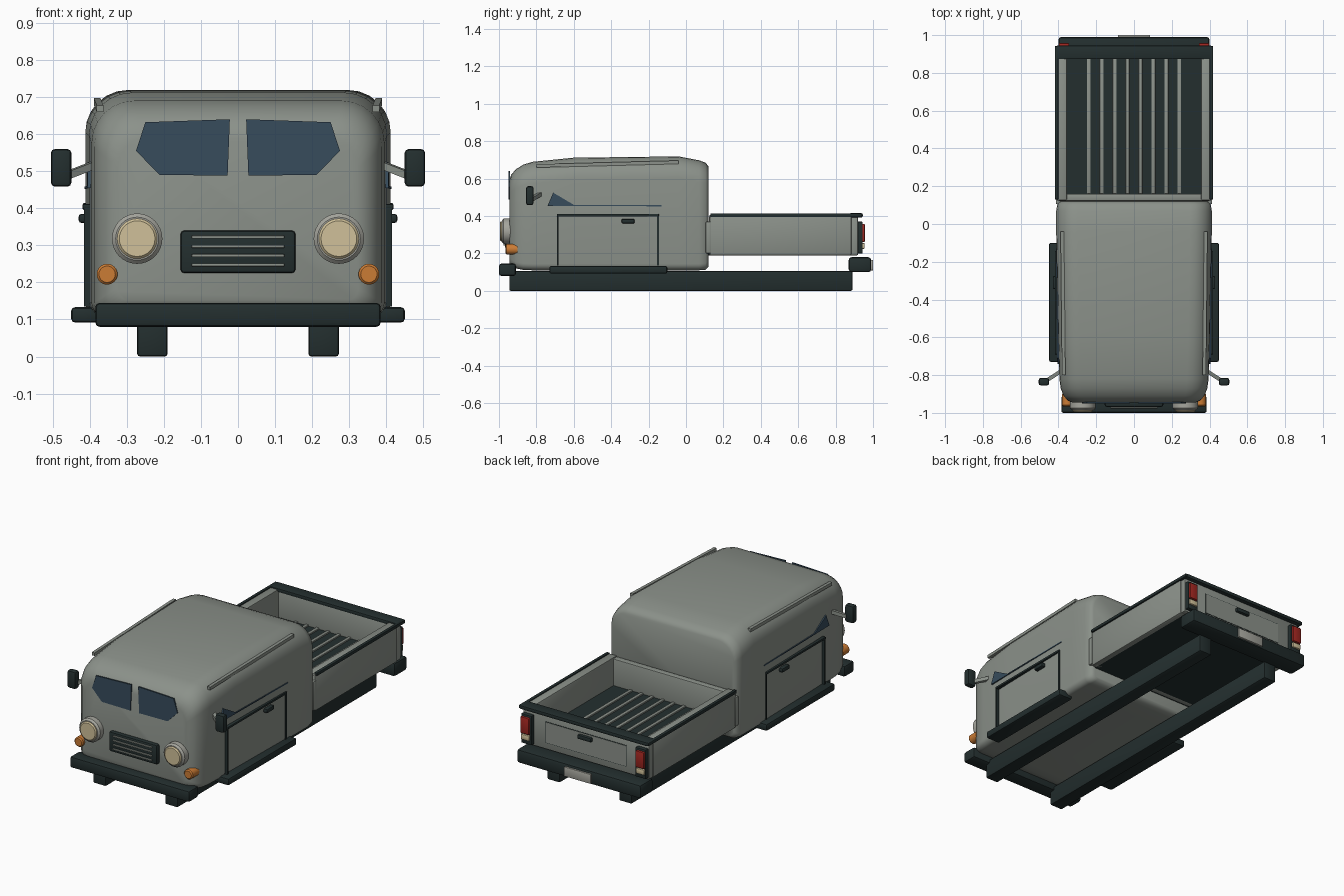
import bpy, bmesh, math
from mathutils import Vector

old = bpy.data.objects.get("Cube")
if old:
    bpy.data.objects.remove(old, do_unlink=True)


def material(name, r, g, b):
    m = bpy.data.materials.new(name)
    m.use_nodes = True
    m.diffuse_color = (r, g, b, 1)
    m.node_tree.nodes["Principled BSDF"].inputs["Base Color"].default_value = (r, g, b, 1)
    return m


PAINT = material("grey_paint", .26, .285, .255)
DARK = material("dark_trim", .017, .028, .028)
GLASS = material("blue_glass", .038, .072, .108)
CREAM = material("cream_lens", .63, .53, .32)
RING = material("pale_metal", .38, .38, .34)
ORANGE = material("orange_lens", .6, .2, .035)
RED = material("red_lens", .36, .02, .015)


def finish(name, bm, mat, angle=38):
    bmesh.ops.recalc_face_normals(bm, faces=bm.faces[:])
    me = bpy.data.meshes.new(name)
    bm.to_mesh(me)
    bm.free()
    me.materials.append(mat)
    me.shade_smooth()
    me.set_sharp_from_angle(angle=math.radians(angle))
    ob = bpy.data.objects.new(name, me)
    bpy.context.collection.objects.link(ob)
    return ob


def box(name, mat, x, y, z, bevel=.006):
    """Bevelled block given by its (min, max) range on each axis."""
    bm = bmesh.new()
    bmesh.ops.create_cube(bm, size=1)
    for v in bm.verts:
        v.co = [r[0] if c < 0 else r[1] for c, r in zip(v.co, (x, y, z))]
    if bevel:
        bmesh.ops.bevel(bm, geom=bm.edges[:], offset=bevel, segments=2,
                        profile=.5, affect='EDGES')
    return finish(name, bm, mat)


def disc(name, mat, x, z, radius, y0, y1, bevel=.006):
    """Round lamp part facing the front, from y0 (front) to y1 (back)."""
    bm = bmesh.new()
    rings = []
    for r, y in ((radius - bevel, y0), (radius, y0 + bevel), (radius, y1)):
        rings.append([bm.verts.new((x + r * math.cos(a), y, z + r * math.sin(a)))
                      for a in (i * math.tau / 32 for i in range(32))])
    loft(bm, rings)
    return finish(name, bm, mat)


def loft(bm, rings):
    for a, b in zip(rings, rings[1:]):
        for i in range(len(a)):
            j = (i + 1) % len(a)
            bm.faces.new((a[i], a[j], b[j], b[i]))
    bm.faces.new(rings[0])
    bm.faces.new(rings[-1][::-1])


def plate(name, mat, points, thickness):
    """Flat polygon pushed out along a thickness vector."""
    bm = bmesh.new()
    a = [bm.verts.new(p) for p in points]
    b = [bm.verts.new(Vector(p) + Vector(thickness)) for p in points]
    loft(bm, [a, b])
    return finish(name, bm, mat)


def bar(name, mat, start, end, width):
    """Square rod between two points."""
    a, b = Vector(start), Vector(end)
    d = b - a
    bm = bmesh.new()
    bmesh.ops.create_cube(bm, size=1)
    rot = d.to_track_quat('Y', 'Z')
    for v in bm.verts:
        v.co = (a + b) / 2 + rot @ Vector((v.co.x * width, v.co.y * d.length, v.co.z * width))
    return finish(name, bm, mat)


def section(bm, y, half, bottom, top, r_top, r_low=.035):
    """Rounded cab cross-section at a station along y."""
    corners = ((half - r_top, top - r_top, r_top, 0), (-half + r_top, top - r_top, r_top, 90),
               (-half + r_low, bottom + r_low, r_low, 180), (half - r_low, bottom + r_low, r_low, 270))
    ring = []
    for cx, cz, r, start in corners:
        for i in range(7):
            a = math.radians(start + 15 * i)
            ring.append(bm.verts.new((cx + r * math.cos(a), y, cz + r * math.sin(a))))
    return ring


# Cab shell: stations of (y, half width, bottom, top, top corner radius)
stations = ((-.945, .325, .15, .59, .08), (-.935, .35, .135, .62, .09),
            (-.91, .373, .12, .65, .1), (-.87, .388, .112, .675, .11),
            (-.82, .395, .11, .69, .115), (-.6, .402, .11, .712, .115),
            (-.04, .412, .11, .719, .115), (.07, .412, .11, .698, .115),
            (.105, .406, .113, .685, .11), (.12, .39, .128, .665, .1))
bm = bmesh.new()
loft(bm, [section(bm, *s) for s in stations])
finish("cab_shell", bm, PAINT, 45)

# Bumpers, grille and number plate
box("front_bumper", DARK, (-.385, .385), (-1, -.91), (.08, .145), .012)
box("rear_bumper", DARK, (-.4, .4), (.87, .99), (.1, .18), .015)
box("number_plate", RING, (-.085, .085), (.985, 1), (.11, .165), .002)
box("grille_frame", DARK, (-.155, .155), (-.968, -.93), (.225, .34), .01)
for i in range(4):
    z = .247 + .025 * i
    box(f"grille_slat_{i + 1}", PAINT, (-.125, .125), (-.976, -.96), (z - .004, z + .004), .002)

# Cargo bed
box("bed_floor", DARK, (-.38, .38), (.12, .9), (.19, .245), 0)
box("bed_front_wall", PAINT, (-.4, .4), (.122, .16), (.19, .4))
box("bed_front_flange", PAINT, (-.414, .414), (.105, .135), (.2, .37))
for i in range(8):
    x = -.24 + i * .48 / 7
    box(f"bed_floor_rib_{i + 1}", PAINT, (x - .01, x + .01), (.16, .885), (.24, .253), .003)

# Tailgate
box("tailgate", PAINT, (-.405, .405), (.88, .92), (.19, .4))
box("tailgate_cap", DARK, (-.41, .41), (.873, .945), (.393, .415))
box("tailgate_panel_seam", DARK, (-.262, .262), (.91, .9215), (.228, .352), 0)
box("tailgate_panel", PAINT, (-.259, .259), (.91, .923), (.231, .349), 0)
box("tailgate_handle", DARK, (-.045, .045), (.915, .94), (.315, .34), .007)

# Parts found on both sides
for side, s in (("left", 1), ("right", -1)):
    def span(a, b):
        return tuple(sorted((a * s, b * s)))

    box(f"{side}_chassis_rail", DARK, span(.19, .272), (-.945, .89), (0, .105), .008)
    box(f"{side}_running_board", DARK, span(.36, .45), (-.73, -.1), (.092, .133), .01)
    box(f"{side}_bed_wall", PAINT, span(.355, .41), (.125, .885), (.19, .408), .008)
    box(f"{side}_bed_rail", DARK, span(.4, .419), (.13, .942), (.395, .414), .004)

    # Windscreen pane and side window
    pane = ((.022, .64), (.25, .632), (.275, .555), (.212, .49), (.028, .488))
    plate(f"{side}_windscreen", GLASS, [(x * s, -.95, z) for x, z in pane], (0, .008, 0))
    window = ((-.74, .455), (-.71, .525), (-.6, .46), (-.13, .458), (-.13, .452))
    plate(f"{side}_side_window", GLASS, [(s * (.415 + .012 * y), y, z) for y, z in window],
          (-s * .009, 0, 0))

    # Door seams and handle
    box(f"{side}_door_top_trim", DARK, span(.385, .419), (-.69, -.145), (.398, .411), .003)
    for end, y in (("front", -.686), ("rear", -.149)):
        box(f"{side}_door_{end}_seam", DARK, span(.38, .415), (y - .005, y + .005), (.135, .4), 0)
    box(f"{side}_door_handle", DARK, span(.395, .43), (-.345, -.275), (.36, .385), .008)

    # Roof gutter and wing mirror
    bar(f"{side}_roof_gutter", PAINT, (.372 * s, -.8, .668), (.38 * s, -.04, .688), .018)
    bar(f"{side}_mirror_arm", PAINT, (.38 * s, -.775, .52), (.465 * s, -.83, .487), .02)
    box(f"{side}_mirror", DARK, span(.449, .505), (-.855, -.815), (.458, .56), .012)

    # Front lamps
    disc(f"{side}_headlight_ring", RING, .272 * s, .318, .068, -.985, -.92, .01)
    disc(f"{side}_headlight_lens", CREAM, .272 * s, .318, .054, -.994, -.97)
    disc(f"{side}_indicator", ORANGE, .353 * s, .222, .028, -.965, -.9)

    # Rear lamps
    box(f"{side}_tail_lamp_housing", DARK, span(.335, .402), (.91, .944), (.2, .37), .004)
    box(f"{side}_tail_lamp", RED, span(.343, .398), (.935, .957), (.262, .358), .005)
    box(f"{side}_reversing_lamp", CREAM, span(.343, .398), (.935, .955), (.225, .256), .005)
